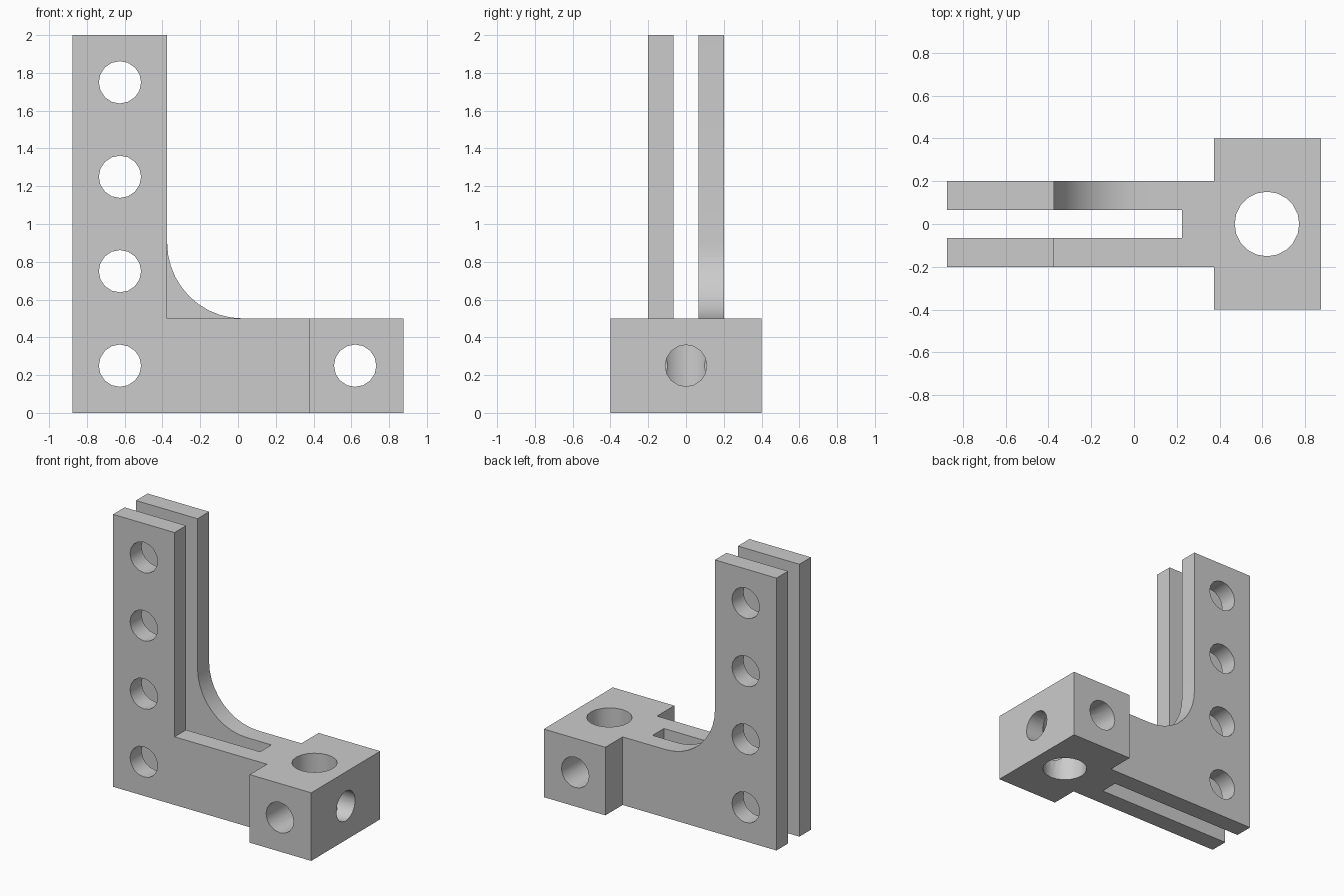
import bpy
import math
from mathutils import Matrix

cube = bpy.data.objects.get("Cube")
if cube:
    bpy.data.objects.remove(cube, do_unlink=True)

grey = bpy.data.materials.new("plain grey")
grey.use_nodes = True
colour = (0.6, 0.6, 0.6, 1)
grey.diffuse_color = colour
grey.node_tree.nodes["Principled BSDF"].inputs["Base Color"].default_value = colour


def prism(name, outline, low, high, axis="Z"):
    """Extrude a counter-clockwise 2D outline along Z, Y (outline in xz) or X (outline in yz)."""
    n = len(outline)
    if axis == "Z":
        place = lambda a, b, h: (a, b, h)
    elif axis == "Y":
        place = lambda a, b, h: (a, h, b)
    else:
        place = lambda a, b, h: (h, a, b)
    verts = [place(a, b, h) for h in (low, high) for a, b in outline]
    faces = [list(range(n))[::-1], list(range(n, 2 * n))]
    faces += [[i, (i + 1) % n, n + (i + 1) % n, n + i] for i in range(n)]
    if axis == "Y":
        faces = [f[::-1] for f in faces]
    mesh = bpy.data.meshes.new(name)
    mesh.from_pydata(verts, [], faces)
    mesh.materials.append(grey)
    obj = bpy.data.objects.new(name, mesh)
    bpy.context.collection.objects.link(obj)
    return obj


def rect(a0, a1, b0, b1):
    return [(a0, b0), (a1, b0), (a1, b1), (a0, b1)]


def circle(a, b, radius, sides):
    steps = [2 * math.pi * i / sides for i in range(sides)]
    return [(a + radius * math.cos(t), b + radius * math.sin(t)) for t in steps]


bracket = prism("bracket", rect(-0.875, 0.875, -0.4, 0.4), 0, 2)
cutters = []

# Space above the foot: square corner on the front plate, rounded on the back plate
cutters.append(prism("front_corner_cut", rect(-0.375, 1, 0.5, 2.2), -0.6, 0, "Y"))
arc = [(0.025 - 0.4 * math.cos(t), 0.9 - 0.4 * math.sin(t))
       for t in (math.pi / 2 * i / 10 for i in range(11))]
cutters.append(prism("back_fillet_cut", arc + [(1, 0.5), (1, 2.2), (-0.375, 2.2)],
                     -0.02, 0.6, "Y"))

# Narrow the arm on both sides of the end block, then split it with a slot
for name, y0, y1 in (("front_side_cut", -0.6, -0.2), ("back_side_cut", 0.2, 0.6),
                     ("slot_cut", -0.066, 0.066)):
    end = 0.225 if name == "slot_cut" else 0.375
    cutters.append(prism(name, rect(-1, end, y0, y1), -0.2, 2.2))

# Bolt holes through the plates and the end block
for x, z in [(-0.625, 0.25 + 0.5 * i) for i in range(4)] + [(0.62, 0.25)]:
    cutters.append(prism("bolt_hole_cut", circle(x, z, 0.112, 16), -0.6, 0.6, "Y"))
cutters.append(prism("vertical_hole_cut", circle(0.622, 0, 0.151, 20), -0.2, 0.8))
cutters.append(prism("end_hole_cut", circle(0, 0.25, 0.11, 16), 0.62, 1.1, "X"))

bpy.ops.object.select_all(action="DESELECT")
bpy.context.view_layer.objects.active = bracket
bracket.select_set(True)
for cutter in cutters:
    cutter.hide_render = True
    cut = bracket.modifiers.new(cutter.name, "BOOLEAN")
    cut.operation = "DIFFERENCE"
    cut.solver = "EXACT"
    cut.object = cutter
    bpy.ops.object.modifier_apply(modifier=cut.name)
    bpy.data.objects.remove(cutter, do_unlink=True)

bpy.ops.object.shade_smooth_by_angle(angle=math.radians(30))
